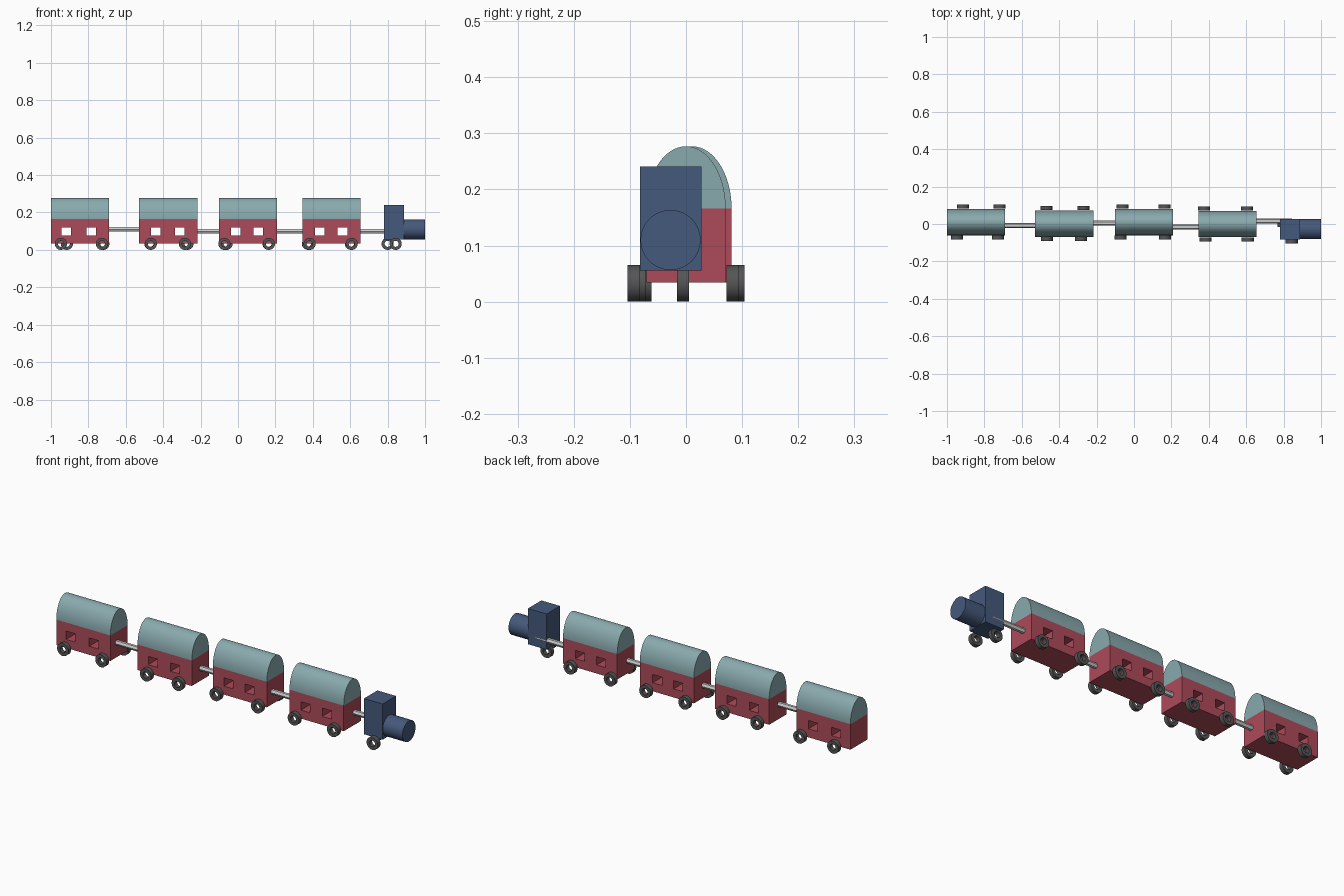
import bpy, bmesh, math
from mathutils import Matrix

if "Cube" in bpy.data.objects:
    bpy.data.objects.remove(bpy.data.objects["Cube"])


def material(name, rgb):
    m = bpy.data.materials.new(name)
    m.diffuse_color = (*rgb, 1)
    m.use_nodes = True
    m.node_tree.nodes["Principled BSDF"].inputs["Base Color"].default_value = m.diffuse_color
    return m


RED = material("red_paint", (0.42, 0.07, 0.10))
TEAL = material("teal_paint", (0.25, 0.40, 0.42))
BLUE = material("blue_paint", (0.06, 0.10, 0.20))
DARK = material("dark_rubber", (0.09, 0.09, 0.09))


def finish(name, bm, mat=None, smooth=False):
    bmesh.ops.recalc_face_normals(bm, faces=bm.faces)
    mesh = bpy.data.meshes.new(name)
    bm.to_mesh(mesh)
    bm.free()
    ob = bpy.data.objects.new(name, mesh)
    bpy.context.collection.objects.link(ob)
    if mat:
        mesh.materials.append(mat)
    bpy.ops.object.select_all(action='DESELECT')
    ob.select_set(True)
    bpy.context.view_layer.objects.active = ob
    if smooth:
        bpy.ops.object.shade_smooth_by_angle(angle=math.radians(35))
    return ob


def add_box(bm, x, y, z):
    mid = [sum(r) / 2 for r in (x, y, z)]
    size = [r[1] - r[0] for r in (x, y, z)]
    bmesh.ops.create_cube(bm, size=1, matrix=Matrix.Translation(mid) @ Matrix.Diagonal((*size, 1)))


def box(name, x, y, z, mat):
    bm = bmesh.new()
    add_box(bm, x, y, z)
    return finish(name, bm, mat)


def rod(name, x, y, z, r, sides, mat=None, smooth=False):
    """Closed prism along x; a vertex points along y."""
    bm = bmesh.new()
    ring = [bm.verts.new((x[0], y + r * math.cos(a), z + r * math.sin(a)))
            for a in (2 * math.pi * i / sides for i in range(sides))]
    face = bm.faces.new(ring)
    extrude(bm, face, (x[1] - x[0], 0, 0))
    return finish(name, bm, mat, smooth)


def extrude(bm, face, vec):
    res = bmesh.ops.extrude_face_region(bm, geom=[face], use_keep_orig=True)
    verts = [v for v in res["geom"] if isinstance(v, bmesh.types.BMVert)]
    bmesh.ops.translate(bm, verts=verts, vec=vec)


def wheel(name, x, y0, y1, sides=24):
    """Open-centred wheel: a rectangular section swept about y."""
    R, r, zc = 0.0325, 0.016, 0.0325
    section = [(R, y0), (R, y1), (r, y1), (r, y0)]
    bm = bmesh.new()
    rings = []
    for i in range(sides):
        a = 2 * math.pi * i / sides
        rings.append([bm.verts.new((x + q * math.cos(a), y, zc + q * math.sin(a))) for q, y in section])
    for i in range(sides):
        a, b = rings[i], rings[(i + 1) % sides]
        for k in range(4):
            n = (k + 1) % 4
            bm.faces.new((a[k], a[n], b[n], b[k]))
    return finish(name, bm, DARK, True)


# Wagons: x range, y centre, window centres, wheel x on far (+y) and near (-y) side
HALF = 0.0708
wagons = [
    ((-1.0, -0.69), 0.0105, (-0.918, -0.785), (-0.915, -0.72), (-0.947, -0.728)),
    ((-0.528, -0.217), 0.002, (-0.44, -0.312), (-0.468, -0.27), (-0.466, -0.284)),
    ((-0.102, 0.208), 0.0105, (0.0 - 0.012, 0.108), (-0.061, 0.163), (-0.073, 0.165)),
    ((0.345, 0.656), 0.0, (0.437, 0.559), (0.374, 0.604), (0.383, 0.608)),
]
for n, (xr, yc, windows, far, near) in enumerate(wagons, 1):
    # body with window openings cut right through
    body = box(f"wagon_{n}_body", xr, (yc - HALF, yc + HALF), (0.034, 0.166), RED)
    bm = bmesh.new()
    for wx in windows:
        add_box(bm, (wx - 0.026, wx + 0.026), (-0.2, 0.2), (0.078, 0.121))
    cutter = finish(f"wagon_{n}_window_cutter", bm)
    cutter.hide_render = True
    mod = body.modifiers.new("windows", 'BOOLEAN')
    mod.operation, mod.solver, mod.object = 'DIFFERENCE', 'EXACT', cutter
    bpy.context.view_layer.objects.active = body
    bpy.ops.object.modifier_apply(modifier=mod.name)
    bpy.data.objects.remove(cutter)

    # arched roof
    bm = bmesh.new()
    arc = [math.pi * i / 32 for i in range(33)]
    face = bm.faces.new([bm.verts.new((xr[0], yc + HALF * math.cos(a), 0.166 + 0.111 * math.sin(a)))
                         for a in arc])
    extrude(bm, face, (xr[1] - xr[0], 0, 0))
    finish(f"wagon_{n}_roof", bm, TEAL, True)

    # wheels
    for k in range(2):
        wheel(f"wagon_{n}_far_wheel_{k + 1}", far[k], yc + HALF + 0.001, yc + HALF + 0.023)
        wheel(f"wagon_{n}_near_wheel_{k + 1}", near[k], yc - HALF - 0.023, yc - HALF - 0.001)

# Hexagonal coupling bars, ends buried in the vehicles
couplings = [
    ((-0.73, -0.49), -0.008, 0.110),
    ((-0.257, -0.062), 0.005, 0.099),
    ((0.168, 0.385), -0.016, 0.099),
    ((0.616, 0.845), 0.016, 0.099),
]
for n, (xr, y, z) in enumerate(couplings, 1):
    rod(f"coupling_{n}", xr, y, z, 0.0135, 6)

# Engine
box("engine_cab", (0.78, 0.887), (-0.082, 0.0275), (0.056, 0.241), BLUE)
rod("engine_boiler", (0.887, 1.0), -0.0275, 0.110, 0.0535, 48, BLUE, True)
wheel("engine_near_wheel", 0.843, -0.1045, -0.0825)
wheel("engine_inner_wheel", 0.80, -0.016, 0.005)
